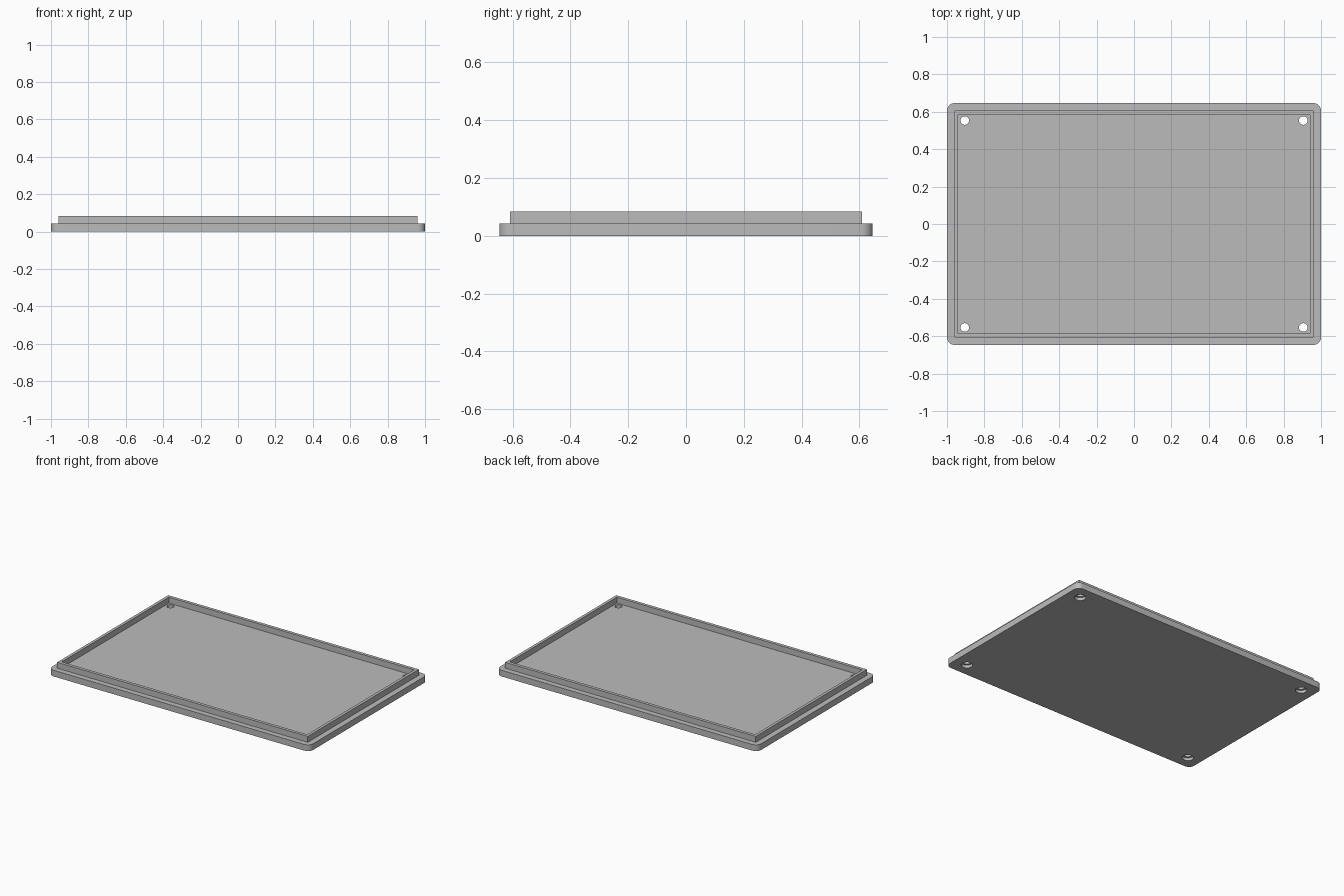
import bpy
import bmesh
import math
from mathutils import Matrix

cube = bpy.data.objects.get("Cube")
if cube:
    bpy.data.objects.remove(cube, do_unlink=True)

PLATE_TOP, RIM_TOP = 0.043, 0.084

grey = bpy.data.materials.new("light grey")
grey.use_nodes = True
grey.diffuse_color = (0.5, 0.5, 0.5, 1)
grey.node_tree.nodes["Principled BSDF"].inputs["Base Color"].default_value = (0.5, 0.5, 0.5, 1)


def finish(name, bm):
    mesh = bpy.data.meshes.new(name)
    bm.to_mesh(mesh)
    bm.free()
    mesh.materials.append(grey)
    obj = bpy.data.objects.new(name, mesh)
    bpy.context.collection.objects.link(obj)
    return obj


def box(name, half_x, half_y, z0, z1, radius=0):
    """Centred box, with optional rounded vertical corners."""
    bm = bmesh.new()
    bmesh.ops.create_cube(bm, size=2)
    for v in bm.verts:
        v.co = (v.co.x * half_x, v.co.y * half_y, z1 if v.co.z > 0 else z0)
    if radius:
        upright = [e for e in bm.edges if abs(e.verts[0].co.z - e.verts[1].co.z) > 0.001]
        bmesh.ops.bevel(bm, geom=upright, offset=radius, segments=8, profile=0.5, affect='EDGES')
    return finish(name, bm)


def pins(name, radius, z0, z1):
    """One cylinder near each corner."""
    bm = bmesh.new()
    for x in (-0.905, 0.905):
        for y in (-0.553, 0.553):
            bmesh.ops.create_cone(bm, cap_ends=True, segments=32, radius1=radius, radius2=radius,
                                  depth=z1 - z0, matrix=Matrix.Translation((x, y, (z0 + z1) / 2)))
    return finish(name, bm)


def combine(target, tool, operation):
    """Apply a boolean and discard the tool object."""
    tool.hide_render = True
    mod = target.modifiers.new(operation.lower(), 'BOOLEAN')
    mod.operation, mod.solver, mod.object = operation, 'EXACT', tool
    bpy.ops.object.select_all(action='DESELECT')
    bpy.context.view_layer.objects.active = target
    target.select_set(True)
    bpy.ops.object.modifier_apply(modifier=mod.name)
    bpy.data.objects.remove(tool, do_unlink=True)


# Rounded base plate with a square-cornered raised lip
lid = box("lid_plate", 1.0, 0.646, 0, PLATE_TOP, radius=0.04)
combine(lid, box("lip", 0.96, 0.608, 0.02, RIM_TOP), 'UNION')
combine(lid, box("lip_hollow", 0.94, 0.586, PLATE_TOP, 0.2), 'DIFFERENCE')

# Screw holes, with wider recesses for the heads underneath
combine(lid, pins("screw_holes", 0.023, -0.1, 0.2), 'DIFFERENCE')
combine(lid, pins("head_recesses", 0.036, -0.1, 0.02), 'DIFFERENCE')

bpy.ops.object.shade_smooth_by_angle(angle=math.radians(30))
